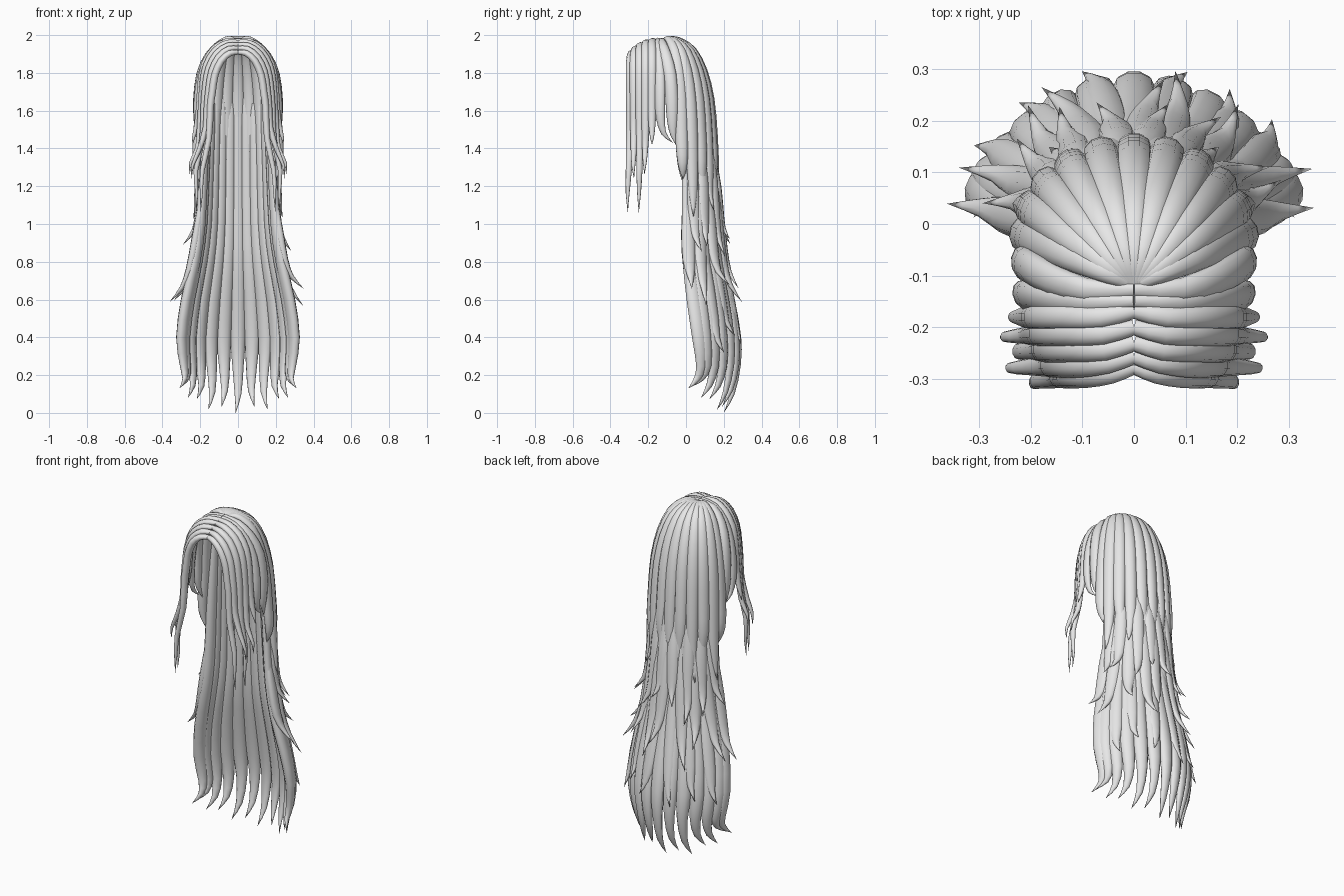
import bpy, bmesh, math, random
from mathutils import Vector

if "Cube" in bpy.data.objects:
    bpy.data.objects.remove(bpy.data.objects["Cube"])

random.seed(4)
SIDES = 10
hair = bpy.data.materials.new("hair_grey")
hair.diffuse_color = (0.8, 0.8, 0.8, 1)
hair.use_nodes = True
hair.node_tree.nodes["Principled BSDF"].inputs["Base Color"].default_value = hair.diffuse_color


def smooth_path(pts, n=2):
    """Catmull-Rom subdivision of (x, y, z, half_width) points."""
    p = [Vector(q) for q in pts]
    p = [2 * p[0] - p[1]] + p + [2 * p[-1] - p[-2]]
    out = []
    for i in range(1, len(p) - 2):
        a, b, c, d = p[i - 1:i + 3]
        for k in range(n):
            t = k / n
            out.append(0.5 * (2 * b + (c - a) * t + (2 * a - 5 * b + 4 * c - d) * t * t
                              + (3 * b - a - 3 * c + d) * t ** 3))
    return out + [p[-2]]


def strand(name, pts, centre, flat=0.75):
    """Tapered lock: elliptical rings along a path, broad side facing away from centre(p)."""
    path = smooth_path(pts)
    pos = [Vector(q[:3]) for q in path]
    bm = bmesh.new()
    rings = []
    for i, p in enumerate(pos[:-1]):
        t = (pos[i + 1] - pos[max(i - 1, 0)]).normalized()
        side = t.cross(p - centre(p)).normalized()
        out = side.cross(t).normalized()
        w = max(path[i][3], 0.003)
        ring = []
        for k in range(SIDES):
            a = 2 * math.pi * k / SIDES
            ring.append(bm.verts.new(p + side * w * math.cos(a) + out * w * flat * math.sin(a)))
        rings.append(ring)
    for r, s in zip(rings, rings[1:]):
        for k in range(SIDES):
            m = (k + 1) % SIDES
            bm.faces.new((r[k], r[m], s[m], s[k]))
    tip = bm.verts.new(pos[-1])
    for k in range(SIDES):
        bm.faces.new((rings[-1][k], rings[-1][(k + 1) % SIDES], tip))
    bm.faces.new(rings[0])
    bmesh.ops.recalc_face_normals(bm, faces=bm.faces)
    for f in bm.faces:
        f.smooth = len(f.verts) < 5
    me = bpy.data.meshes.new(name)
    bm.to_mesh(me)
    bm.free()
    me.materials.append(hair)
    bpy.context.collection.objects.link(bpy.data.objects.new(name, me))


def jit(a):
    return random.uniform(-a, a)


def head_centre(p):
    return Vector((0, -0.06, min(p.z, 1.68)))


def arch_centre(p):
    return Vector((0, p.y, min(p.z, 1.72)))


def back_centre(p):
    return Vector((0, -0.06, p.z))


# crown locks: fan from the parting over the back of the head
CROWN = [(0.0, 1.972, .012), (.18, 1.982, .018), (.38, 1.963, .024), (.60, 1.915, .030),
         (.80, 1.81, .035), (.94, 1.66, .037), (1.01, 1.47, .036)]
for i in range(-5, 6):
    th = math.radians(i * 17.5)
    ex, ey = 0.208 * math.sin(th), -0.03 + 0.17 * math.cos(th)
    sx, sy = 0.012 * math.sin(th), -0.115

    def at(f, z, w, dx=0):
        return (sx + (ex - sx) * f + dx, sy + (ey - sy) * f, z, w)
    tip = 1.05 + 0.10 * (i % 2) + jit(.03) + (0.08 if abs(i) == 5 else 0)
    d = 0.025 * (1 if i > 0 else -1) * (-1 if i % 2 else 1)
    pts = [at(*c) for c in CROWN]
    pts += [at(1.05, 1.47 - (1.47 - tip) * .45, .032),
            at(1.07, 1.47 - (1.47 - tip) * .75, .021, d * .3),
            at(1.18 if abs(i) < 4 else 1.08, tip, 0, d)]
    strand("crown_lock", pts, head_centre)

for s in (-1, 1):
    # swept locks: from the parting back over the temples
    for pts in ([(0, -.128, 1.976, .014), (.09, -.128, 1.957, .024), (.155, -.108, 1.89, .032),
                 (.198, -.085, 1.79, .034), (.214, -.075, 1.66, .034), (.215, -.072, 1.55, .029),
                 (.212, -.066, 1.47, .016), (.20, -.040, 1.40, 0)],
                [(0, -.150, 1.977, .013), (.085, -.152, 1.955, .021), (.148, -.148, 1.89, .027),
                 (.192, -.140, 1.79, .030), (.212, -.138, 1.66, .030), (.215, -.135, 1.56, .025),
                 (.212, -.118, 1.48, .014), (.205, -.07, 1.43, 0)]):
        strand("swept_lock", [(s * q[0],) + q[1:] for q in pts], head_centre, .7)

# front locks: arch sideways from the centre parting and hang beside the face
# (parting y, parting z, arch half width, tip x, tip y, tip z)
FRONT = [(-.180, 1.974, .194, .240, -.180, 1.42),
         (-.212, 1.967, .184, .255, -.220, 1.26),
         (-.243, 1.952, .170, .222, -.250, 1.06),
         (-.268, 1.934, .153, .245, -.275, 1.24),
         (-.288, 1.912, .136, .198, -.308, 1.06)]
for s in (-1, 1):
    for k, (y, z, a, tx, ty, tz) in enumerate(FRONT):
        low = 1.62
        yo = y - 0.005 * (k > 2)
        h = low - tz
        swing = 0.035 if k > 1 else 0.012
        pts = [(0, y + .012, z - .004, .015), (.32 * a, y, z - .008, .021),
               (.66 * a, yo, z - .050, .024), (.90 * a, yo, z - .125, .025),
               (1.0 * a, yo, z - .215, .025),
               (a + .010, yo, low, .024),
               (a + .018, yo + (ty - y) * .2, low - h * .3, .021),
               (a + .018 + swing, yo + (ty - y) * .5, low - h * .6, .016),
               (tx - .004, yo + (ty - y) * .8, low - h * .82, .010),
               (tx, ty, tz, 0)]
        strand("front_lock", [(s * q[0],) + q[1:] for q in pts], arch_centre, .8)

# back curtain outline: z, half width, y centre, depth, corner sharpness
SHELL = [(1.72, .160, .0, .115, 1), (1.3, .182, .0, .148, 1), (1.0, .198, .005, .165, 1.1),
         (.8, .228, .015, .175, 1.25), (.6, .272, .04, .19, 1.45), (.4, .298, .068, .197, 1.6),
         (.24, .285, .08, .19, 1.6), (0, .25, .05, .15, 1.6)]


def shell(z, th, off=0):
    for (z0, *p), (z1, *q) in zip(SHELL, SHELL[1:]):
        if z >= z1:
            t = (z0 - z) / (z0 - z1)
            a, y, b, e = [u + (v - u) * t for u, v in zip(p, q)]
            break
    return ((a + off) * math.sin(th), y + b * abs(math.cos(th)) ** e + off * math.cos(th))


# long locks: the full-length curtain
for i in range(-6, 7):
    th = math.radians(i * 14.5)
    sn = abs(math.sin(th))
    tip = 0.0 + 0.13 * sn ** 3 + 0.03 * (i % 2)
    pts = []
    for z, w in [(1.72 - .04 * (i % 3), .020), (1.55, .028), (1.3, .032), (1.0, .035), (.8, .039),
                 (.6, .042), (.4, .041), (.25, .030)]:
        x, y = shell(z, th)
        pts.append((x, y, z, w))
    x, y = shell(.24, th)
    pts.append((x * .99, y - .025, tip + (.25 - tip) * .4, .018))
    pts.append((x * 1.05 + .012 * (1 if i > 0 else -1), y - .07, tip, 0))
    strand("long_lock", pts, back_centre, .7)


# layered locks: shorter overlapping tiers with flicked tips
def tier(name, angles, top, tips, off, flick, width):
    for s in (-1, 1):
        for deg, tz in zip(angles, tips):
            if deg == 0 and s > 0:
                continue
            th = math.radians(deg + jit(4)) * s
            tz += jit(.04)
            start = top + jit(.1)
            fl = flick * (1 + .5 * math.sin(abs(th)))
            turn = random.choice((-.12, .12))
            pts = []
            for f, w, o in [(0, .3, .0), (.2, .75, .2 * off), (.45, 1, .7 * off), (.72, .95, off),
                            (.88, .5, off + fl * .3)]:
                z = start + (tz - start) * f
                x, y = shell(z, th + turn * f * f * .5, o)
                pts.append((x, y, z, w * width))
            x, y = shell(tz, th + turn, off + fl)
            pts.append((x, y, tz, 0))
            strand(name, pts, back_centre, .65)


tier("upper_layer_lock", (10, 32, 54, 78), 1.5, (.92, .84, .88, .88), .015, .045, .036)
tier("middle_layer_lock", (0, 22, 45, 66, 85), 1.3, (.66, .58, .70, .60, .62), .015, .05, .038)
tier("lower_layer_lock", (12, 35, 58), 1.05, (.36, .40, .34), .012, .03, .038)
